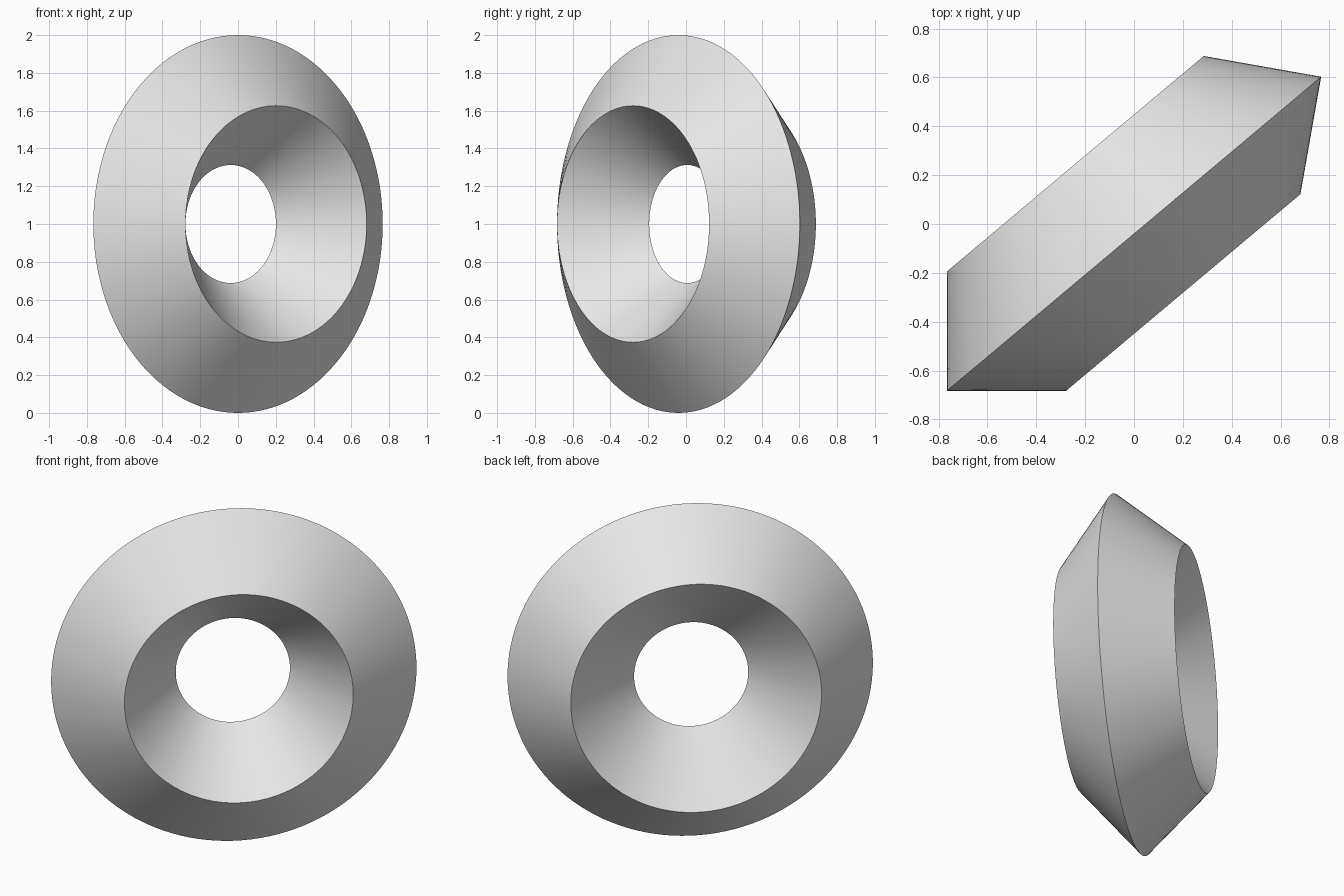
import bpy, bmesh, math
from mathutils import Vector

cube = bpy.data.objects.get("Cube")
if cube:
    bpy.data.objects.remove(cube, do_unlink=True)

TURN = math.radians(40)      # heading of the ring's plane
SIDE = 0.488                 # side of the square section
STEPS = 128
centre = Vector((0, -0.04, 1))
across = Vector((math.cos(TURN), math.sin(TURN), 0))
axis = Vector((math.sin(TURN), -math.cos(TURN), 0))

# Square section, starting from the ring's outer rim
bm = bmesh.new()
rim = centre - across
corners = [bm.verts.new(rim + Vector((x * SIDE, y * SIDE, 0)))
           for x, y in ((0, 0), (1, 0), (1, 1), (0, 1))]
edges = [bm.edges.new((corners[i - 1], corners[i])) for i in range(4)]

# Sweep the section a full turn about the tilted axis
bmesh.ops.spin(bm, geom=corners + edges, cent=centre, axis=axis,
               angle=math.tau, steps=STEPS, use_merge=True)
bmesh.ops.remove_doubles(bm, verts=bm.verts, dist=0.0001)
bmesh.ops.recalc_face_normals(bm, faces=bm.faces)
mesh = bpy.data.meshes.new("square_section_ring")
bm.to_mesh(mesh)
bm.free()

ring = bpy.data.objects.new("square_section_ring", mesh)
bpy.context.collection.objects.link(ring)

# Plain grey
grey = bpy.data.materials.new("light_grey")
grey.use_nodes = True
colour = (0.8, 0.8, 0.8, 1)
grey.diffuse_color = colour
grey.node_tree.nodes["Principled BSDF"].inputs["Base Color"].default_value = colour
mesh.materials.append(grey)

# Smooth walls with crisp rims
bpy.ops.object.select_all(action='DESELECT')
ring.select_set(True)
bpy.context.view_layer.objects.active = ring
bpy.ops.object.shade_smooth_by_angle(angle=math.radians(30))
